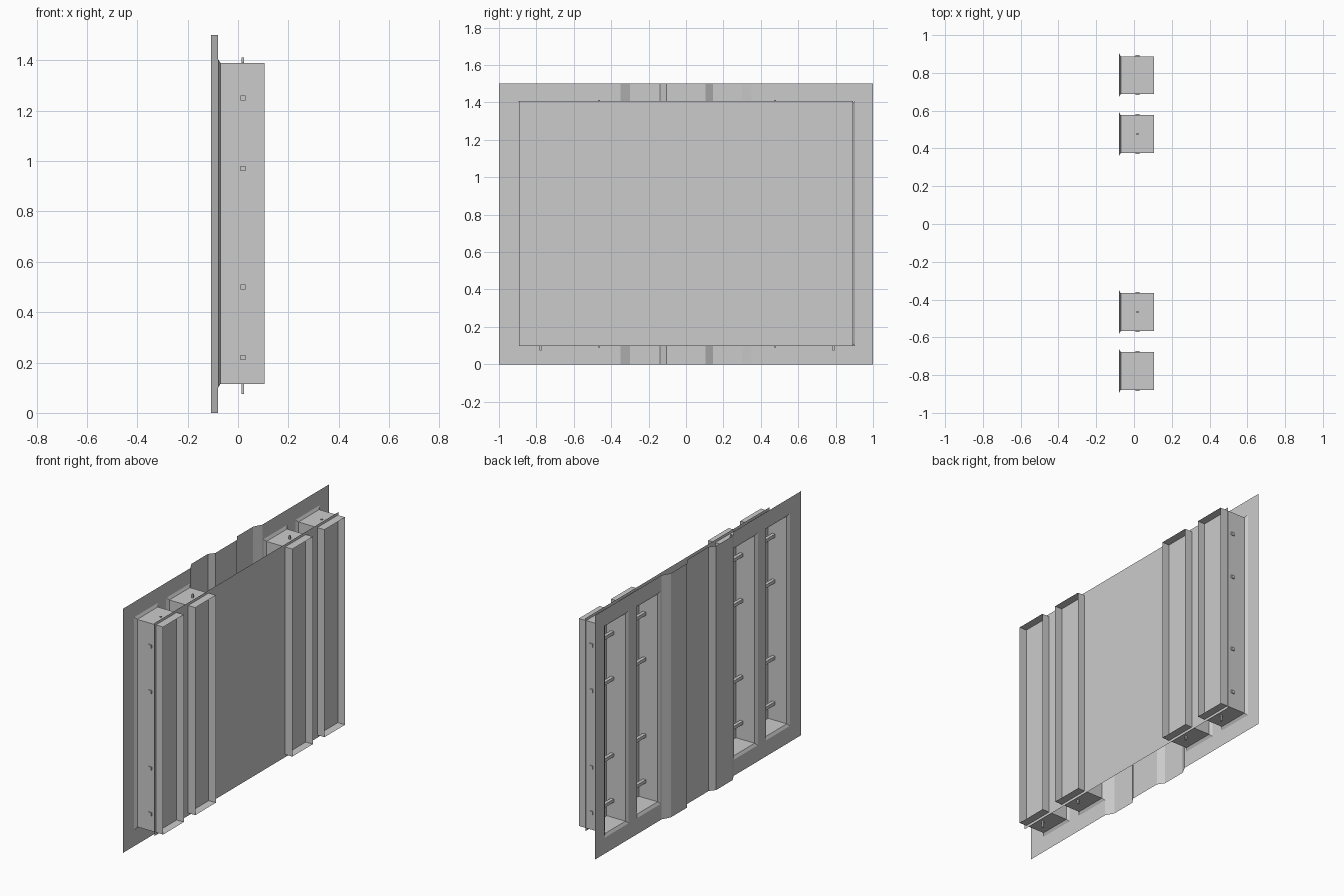
import bpy

cube = bpy.data.objects.get("Cube")
if cube:
    bpy.data.objects.remove(cube, do_unlink=True)

# One plain grey for every part
grey = bpy.data.materials.new("light_grey")
grey.use_nodes = True
colour = (0.6, 0.6, 0.6, 1)
grey.diffuse_color = colour
grey.node_tree.nodes["Principled BSDF"].inputs["Base Color"].default_value = colour

SHEET_X, RIDGE_X, TUBE_X, PANEL_X, FRONT_X = -0.08, -0.107, -0.07, 0.057, 0.106
HEIGHT, LOW, HIGH = 1.5, 0.115, 1.39
HALF, FLARE = 0.1, 0.0165
ROD_X = 0.019
CENTRES = {"outer_left": 0.788, "inner_left": 0.476,
           "inner_right": -0.466, "outer_right": -0.778}


def make(name, verts, faces):
    mesh = bpy.data.meshes.new(name)
    mesh.from_pydata(verts, [], faces)
    mesh.materials.append(grey)
    obj = bpy.data.objects.new(name, mesh)
    bpy.context.collection.objects.link(obj)
    return obj


def box(name, x, y, z):
    """Closed box from three (low, high) ranges."""
    verts = [(a, b, c) for a in x for b in y for c in z]
    return make(name, verts, [(0, 1, 3, 2), (4, 6, 7, 5), (0, 4, 5, 1),
                              (2, 3, 7, 6), (0, 2, 6, 4), (1, 5, 7, 3)])


def ring(x, y, margin):
    """Rectangle around a tube at depth x."""
    a, b = y - HALF - margin, y + HALF + margin
    c, d = LOW - margin, HIGH + margin
    return [(x, a, c), (x, b, c), (x, b, d), (x, a, d)]


# Back sheet: a folded profile with two ridges and four tall slots
profile = {-1: SHEET_X, -0.349: SHEET_X, -0.3: RIDGE_X, -0.14: RIDGE_X,
           -0.105: SHEET_X, 0.105: SHEET_X, 0.145: RIDGE_X, 0.3: RIDGE_X,
           0.35: SHEET_X, 1: SHEET_X}
for y in CENTRES.values():
    for side in (-1, 1):
        profile[round(y + side * (HALF + FLARE), 4)] = SHEET_X
stations = sorted(profile)
levels = [0, LOW - FLARE, HIGH + FLARE, HEIGHT]
verts = [(profile[y], y, z) for y in stations for z in levels]
faces = []
for i in range(len(stations) - 1):
    middle = (stations[i] + stations[i + 1]) / 2
    slot = any(abs(middle - y) < HALF for y in CENTRES.values())
    for j in range(3):
        if not (slot and j == 1):
            a, b = i * 4 + j, (i + 1) * 4 + j
            faces.append((a, b, b + 1, a + 1))
make("back_sheet", verts, faces)

# Flat front panel crossing the tubes
w, lo, hi = 0.894, LOW - FLARE, HIGH + FLARE
make("front_panel", [(PANEL_X, -w, lo), (PANEL_X, w, lo),
                     (PANEL_X, w, hi), (PANEL_X, -w, hi)], [(0, 1, 2, 3)])

for place, y in CENTRES.items():
    # Thin open tube with a flared lip at the slot
    verts = ring(SHEET_X, y, FLARE) + ring(TUBE_X, y, 0) + ring(FRONT_X, y, 0)
    faces = []
    for k in (0, 4):
        for i in range(4):
            n = (i + 1) % 4
            faces.append((k + i, k + n, k + 4 + n, k + 4 + i))
    make("tube_" + place, verts, faces)

    # Cross rods whose ends poke through the side walls
    reach = HALF + 0.006
    for i, z in enumerate((0.22, 0.5, 0.97, 1.25)):
        box(f"rod_{place}_{i + 1}", (ROD_X - 0.01, ROD_X + 0.01),
            (y - reach, y + reach), (z - 0.01, z + 0.01))

    # Small pins in the end caps
    outer = place.startswith("outer")
    top = HIGH + (0.004 if outer else 0.022)
    bottom = LOW - (0.04 if outer else 0.025)
    r = 0.005
    for end, span in (("top", (HIGH - 0.02, top)), ("bottom", (bottom, LOW + 0.02))):
        box(f"{end}_pin_{place}", (ROD_X - r, ROD_X + r), (y - r, y + r), span)
